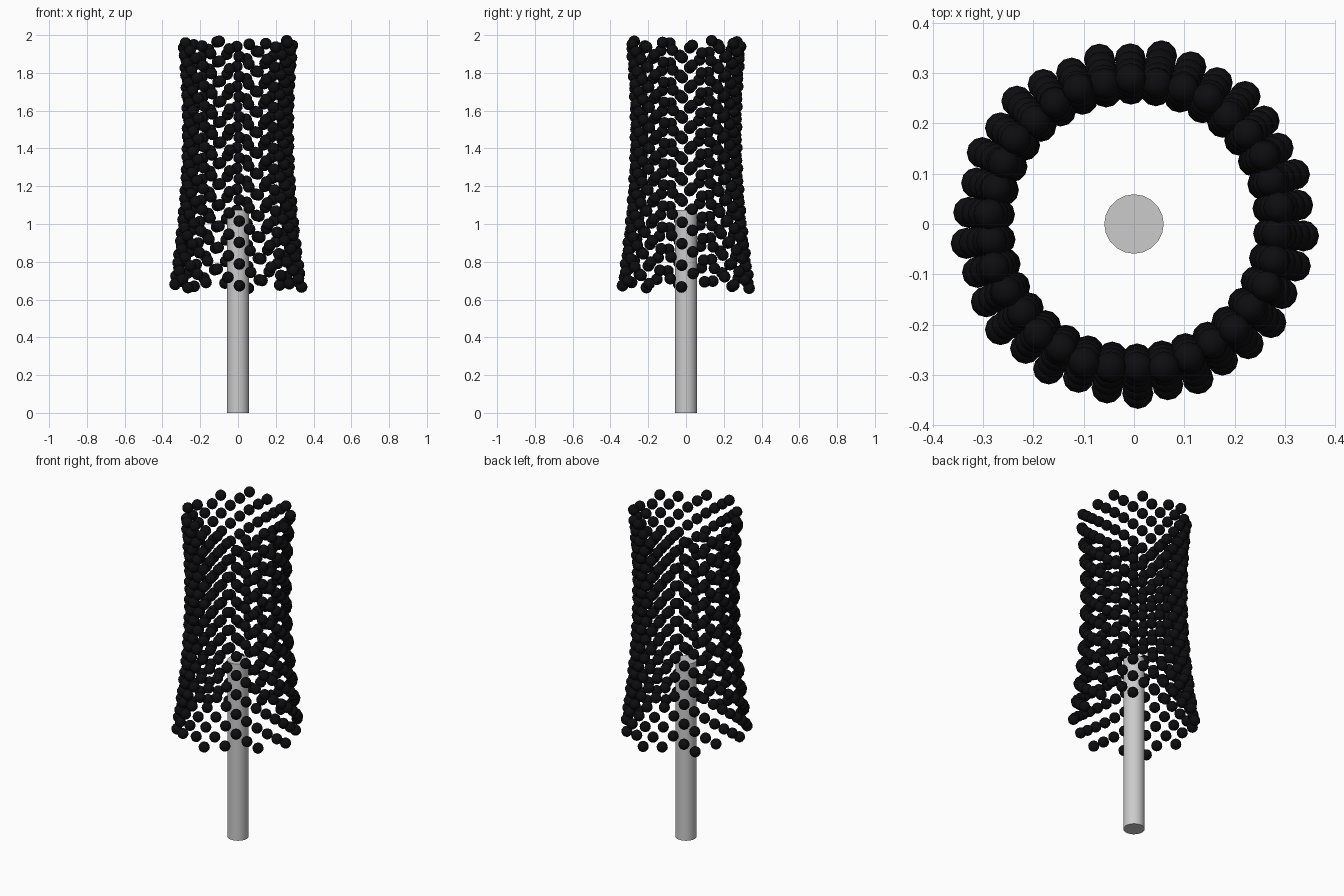
import bpy, bmesh, math
from mathutils import Matrix, Vector

if "Cube" in bpy.data.objects:
    bpy.data.objects.remove(bpy.data.objects["Cube"])

COUNT = 406                       # balls in the spiral
STEP = 2 * math.pi * 13 / 34      # spiral turn per ball, giving 34 upright columns
START = math.radians(80.7)
Z_LOW, Z_HIGH = 0.66, 1.97
BALL_R = 0.031


def shell_radius(z):
    # waisted profile, narrowest near z = 1.5
    return math.sqrt(0.268 ** 2 + 0.0605 * (z - 1.5) ** 2)


def add_object(name, mesh):
    obj = bpy.data.objects.new(name, mesh)
    bpy.context.collection.objects.link(obj)
    return obj


# Central pole, smooth sides and flat caps
bm = bmesh.new()
bmesh.ops.create_cone(bm, cap_ends=True, segments=20, radius1=0.059, radius2=0.059,
                      depth=1.075, matrix=Matrix.Translation((0, 0, 1.075 / 2)))
pole_mesh = bpy.data.meshes.new("pole")
bm.to_mesh(pole_mesh)
bm.free()
pole = add_object("pole", pole_mesh)
bpy.context.view_layer.objects.active = pole
pole.select_set(True)
bpy.ops.object.shade_smooth_by_angle(angle=math.radians(40))

# One ball as the pattern for the shell
bm = bmesh.new()
bmesh.ops.create_uvsphere(bm, u_segments=12, v_segments=8, radius=BALL_R)
bm.verts.index_update()
ball_verts = [v.co.copy() for v in bm.verts]
ball_faces = [[v.index for v in f.verts] for f in bm.faces]
bm.free()

# Spiral shell: the ball repeated up the waisted profile in one mesh
verts, faces = [], []
for i in range(COUNT):
    t = i / (COUNT - 1)
    z = Z_LOW + (Z_HIGH - Z_LOW) * (t + 0.05 * t * (1 - t))
    a = START + i * STEP
    r = shell_radius(z)
    centre = Vector((r * math.cos(a), r * math.sin(a), z))
    base = len(verts)
    verts.extend(centre + co for co in ball_verts)
    faces.extend([base + k for k in f] for f in ball_faces)
shell_mesh = bpy.data.meshes.new("ball_shell")
shell_mesh.from_pydata(verts, [], faces)
shell_mesh.shade_smooth()
balls = add_object("ball_shell", shell_mesh)

black = bpy.data.materials.new("black")
black.diffuse_color = (0.004, 0.004, 0.005, 1)
black.use_nodes = True
black.node_tree.nodes["Principled BSDF"].inputs["Base Color"].default_value = black.diffuse_color
balls.data.materials.append(black)
